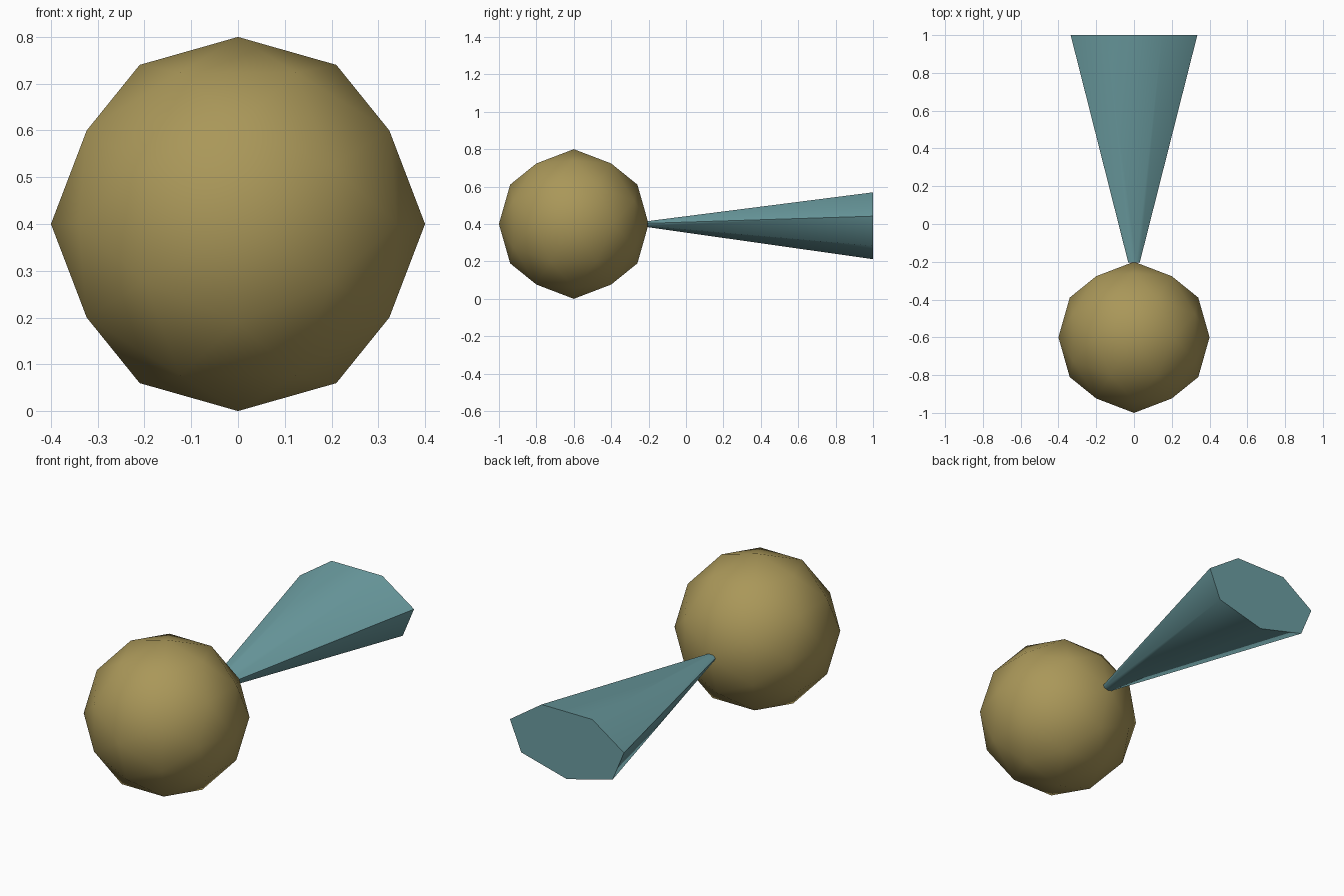
import bpy, bmesh, math
from mathutils import Matrix, Vector

if "Cube" in bpy.data.objects:
    bpy.data.objects.remove(bpy.data.objects["Cube"])


def add_object(name, bm, color):
    bmesh.ops.recalc_face_normals(bm, faces=bm.faces)
    mesh = bpy.data.meshes.new(name)
    bm.to_mesh(mesh)
    bm.free()
    obj = bpy.data.objects.new(name, mesh)
    bpy.context.collection.objects.link(obj)
    mat = bpy.data.materials.new(name + "_color")
    mat.diffuse_color = color
    mat.use_nodes = True
    mat.node_tree.nodes["Principled BSDF"].inputs["Base Color"].default_value = mat.diffuse_color
    mesh.materials.append(mat)
    bpy.ops.object.select_all(action='DESELECT')
    obj.select_set(True)
    bpy.context.view_layer.objects.active = obj
    bpy.ops.object.shade_smooth_by_angle(angle=math.radians(60))
    return obj


# Faceted ball, turned so icosahedron edges line up with the axes
bm = bmesh.new()
tilt = Matrix.Rotation(-math.atan(2 / (1 + math.sqrt(5))), 4, 'Y')
bmesh.ops.create_icosphere(bm, subdivisions=2, radius=0.4,
                           matrix=Matrix.Translation((0, -0.6, 0.4)) @ tilt)
add_object("ball", bm, (0.40, 0.31, 0.10, 1))

# Seven-sided flattened cone flaring backwards from the ball
SIDES, Y_TIP, Y_END, TIP_SCALE = 7, -0.205, 1.0, 0.09
bm = bmesh.new()
rings = []
for y, s in ((Y_TIP, TIP_SCALE), (Y_END, 1.0)):
    ring = []
    for i in range(SIDES):
        a = 2 * math.pi * i / SIDES
        ring.append(bm.verts.new(Vector((0.344 * s * math.sin(a), y,
                                         0.4 - 0.188 * s * math.cos(a)))))
    rings.append(ring)
    bm.faces.new(ring)
for i in range(SIDES):
    j = (i + 1) % SIDES
    bm.faces.new((rings[0][i], rings[0][j], rings[1][j], rings[1][i]))
add_object("cone", bm, (0.15, 0.34, 0.36, 1))
